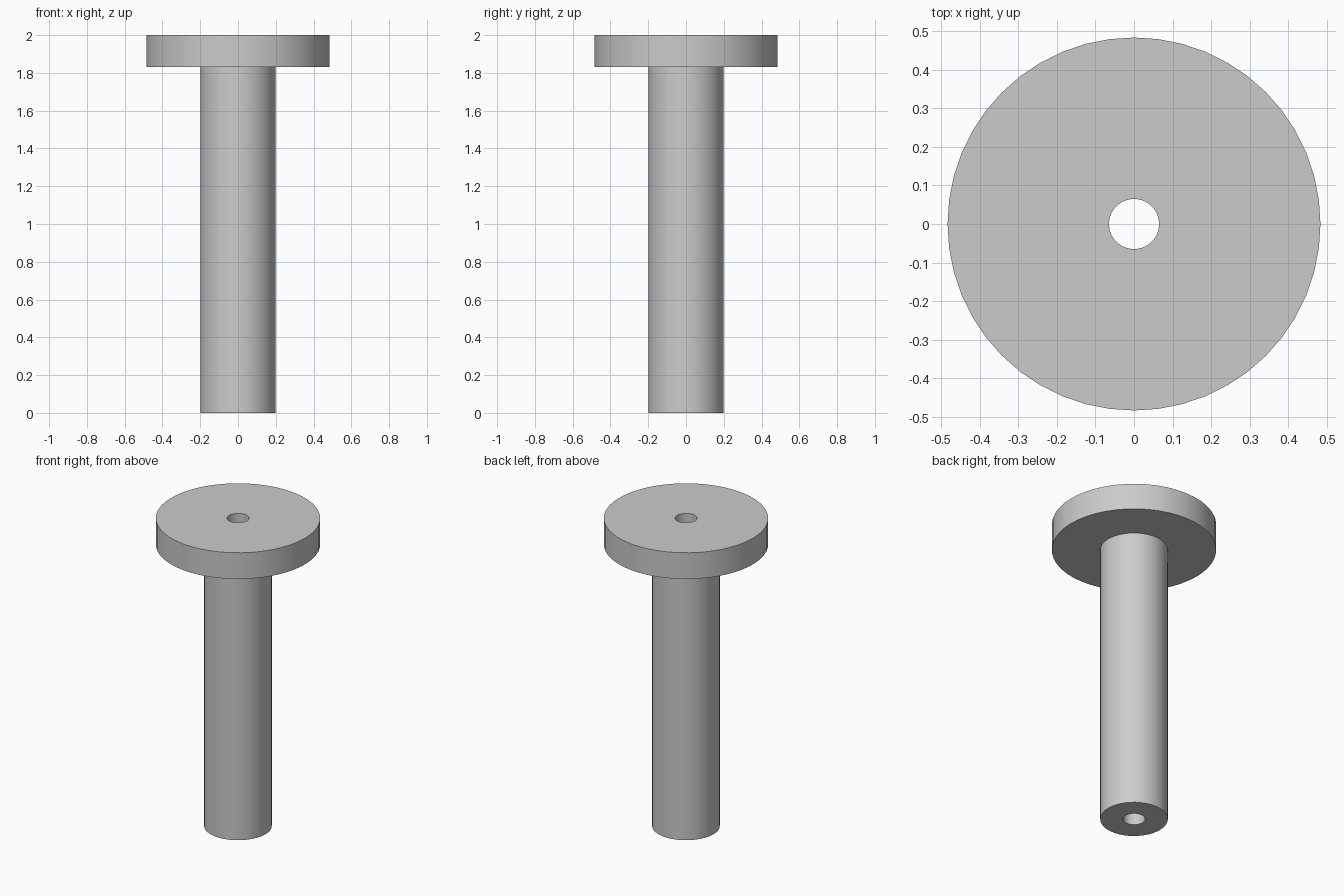
import bpy
import bmesh
import math

cube = bpy.data.objects.get("Cube")
if cube:
    bpy.data.objects.remove(cube, do_unlink=True)

SIDES = 48
BORE, SHAFT, FLANGE = 0.065, 0.199, 0.484
UNDERSIDE, TOP = 1.83, 2.0

# Plain grey metal
grey = bpy.data.materials.new("grey_metal")
grey.use_nodes = True
colour = (0.6, 0.6, 0.6, 1)
grey.diffuse_color = colour
grey.node_tree.nodes["Principled BSDF"].inputs["Base Color"].default_value = colour

# Flanged bushing: one closed profile (radius, height) turned round z
profile = [(BORE, 0), (SHAFT, 0), (SHAFT, UNDERSIDE),
           (FLANGE, UNDERSIDE), (FLANGE, TOP), (BORE, TOP)]
bm = bmesh.new()
rings = []
for i in range(SIDES):
    a = math.tau * i / SIDES
    rings.append([bm.verts.new((r * math.cos(a), r * math.sin(a), z))
                  for r, z in profile])
for i, ring in enumerate(rings):
    after = rings[(i + 1) % SIDES]
    for j in range(len(profile)):
        k = (j + 1) % len(profile)
        bm.faces.new((ring[j], after[j], after[k], ring[k]))
bmesh.ops.recalc_face_normals(bm, faces=bm.faces)

mesh = bpy.data.meshes.new("flanged_bushing")
bm.to_mesh(mesh)
bm.free()
mesh.materials.append(grey)
bushing = bpy.data.objects.new("flanged_bushing", mesh)
bpy.context.collection.objects.link(bushing)

# Smooth round walls, sharp rims
bpy.ops.object.select_all(action="DESELECT")
bushing.select_set(True)
bpy.context.view_layer.objects.active = bushing
bpy.ops.object.shade_smooth_by_angle(angle=math.radians(30))
